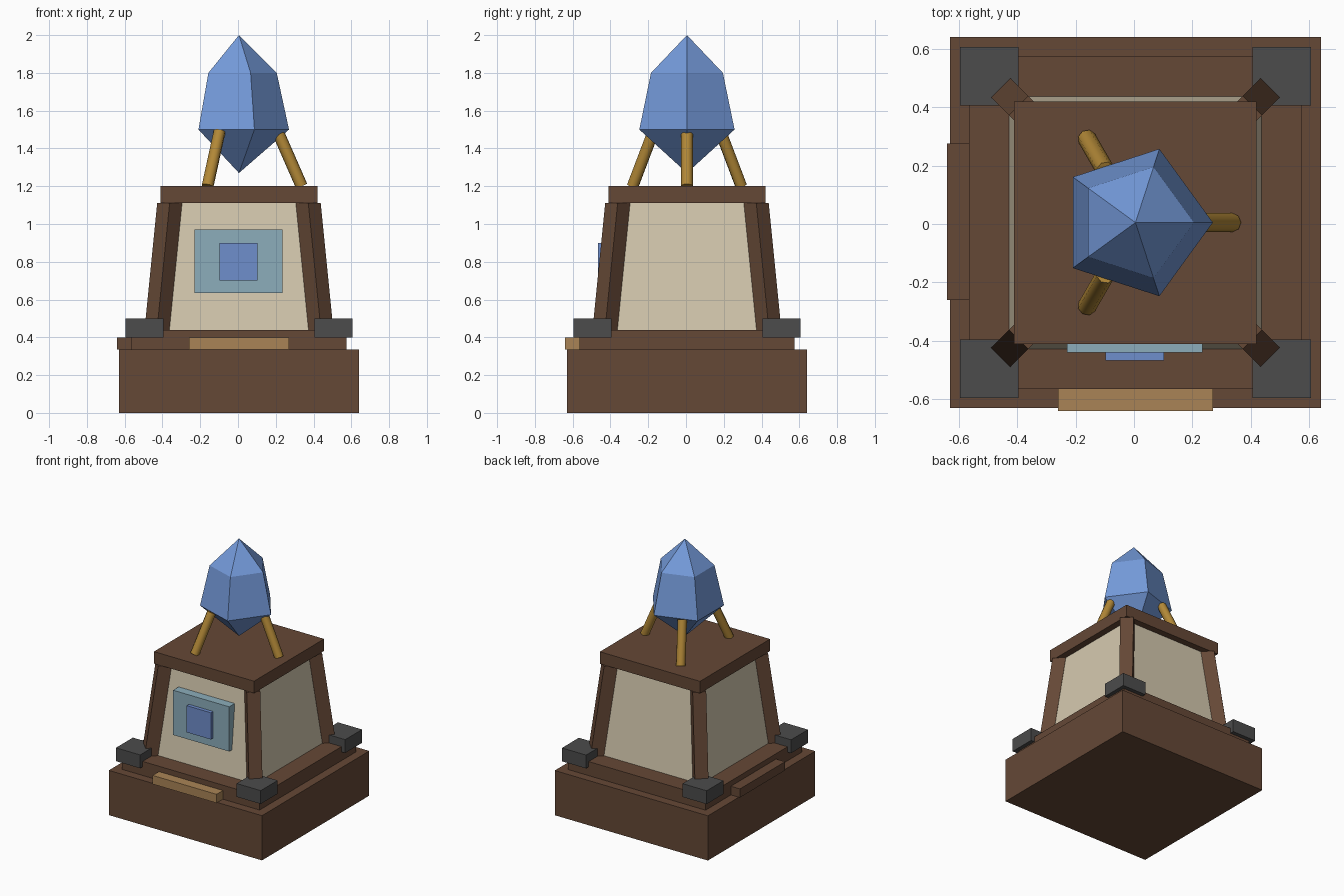
import bpy, bmesh, math
from mathutils import Vector

cube = bpy.data.objects.get("Cube")
if cube:
    bpy.data.objects.remove(cube, do_unlink=True)

CENTRE = Vector((0.005, 0.005, 0))


def material(name, *srgb):
    lin = [((c / 255 + 0.055) / 1.055) ** 2.4 for c in srgb] + [1]
    m = bpy.data.materials.new(name)
    m.use_nodes = True
    m.diffuse_color = lin
    shader = next(n for n in m.node_tree.nodes if n.type == 'BSDF_PRINCIPLED')
    shader.inputs["Base Color"].default_value = lin
    return m


WOOD = material("dark wood", 101, 72, 54)
TAN = material("light wood", 170, 132, 86)
CREAM = material("cream plaster", 213, 201, 175)
STONE = material("grey stone", 76, 76, 76)
GLASS = material("teal glass", 140, 174, 187)
PANE = material("blue pane", 111, 142, 204)
CRYSTAL = material("blue crystal", 116, 154, 218)
GOLD = material("gold", 178, 136, 55)


def loft(name, rings, mat):
    """Skin a list of rings; a ring of one point closes to a tip."""
    bm = bmesh.new()
    loops = [[bm.verts.new(p) for p in ring] for ring in rings]
    for a, b in zip(loops, loops[1:]):
        n = max(len(a), len(b))
        for i in range(n):
            j = (i + 1) % n
            quad = [a[i % len(a)], a[j % len(a)], b[j % len(b)], b[i % len(b)]]
            bm.faces.new(list(dict.fromkeys(quad)))
    for end in (loops[0], loops[-1]):
        if len(end) > 2:
            bm.faces.new(end)
    bmesh.ops.recalc_face_normals(bm, faces=bm.faces)
    mesh = bpy.data.meshes.new(name)
    bm.to_mesh(mesh)
    bm.free()
    mesh.materials.append(mat)
    ob = bpy.data.objects.new(name, mesh)
    bpy.context.collection.objects.link(ob)
    return ob


def ring(radius, z, sides, centre=CENTRE, turn=0):
    steps = [turn + math.tau * i / sides for i in range(sides)]
    return [Vector((centre.x + radius * math.cos(a),
                    centre.y + radius * math.sin(a), z)) for a in steps]


def box(name, x0, x1, y0, y1, z0, z1, mat):
    corners = [(x0, y0), (x1, y0), (x1, y1), (x0, y1)]
    return loft(name, [[(x, y, z) for x, y in corners] for z in (z0, z1)], mat)


def square(half, z):
    return ring(half * math.sqrt(2), z, 4, turn=math.pi / 4)


# Stepped base, tapered body and roof slab
loft("base", [square(0.635, 0), square(0.635, 0.335)], WOOD)
loft("plinth", [square(0.57, 0.335), square(0.57, 0.44)], WOOD)
loft("body", [square(0.432, 0.44), square(0.365, 1.11)], CREAM)
loft("roof", [square(0.415, 1.11), square(0.415, 1.2)], WOOD)

# Leaning corner posts and stone corner blocks
for sx in (-1, 1):
    for sy in (-1, 1):
        side = ("left" if sx > 0 else "right") + ("_back" if sy > 0 else "_front")
        lean = Vector((sx, sy, 0))
        loft("post_" + side, [ring(0.066, z, 4, CENTRE + lean * d)
                              for d, z in ((0.434, 0.44), (0.367, 1.11))], WOOD)
        c = CENTRE + lean * 0.5
        box("corner_block_" + side, c.x - 0.1, c.x + 0.1, c.y - 0.1, c.y + 0.1,
            0.4, 0.5, STONE)

# Step planks
box("front_step", -0.26, 0.27, -0.64, -0.56, 0.335, 0.4, TAN)
box("side_step", -0.64, -0.56, -0.26, 0.275, 0.335, 0.4, WOOD)

# Window
box("window_frame", -0.23, 0.235, -0.44, -0.36, 0.635, 0.97, GLASS)
box("window_pane", -0.098, 0.102, -0.467, -0.43, 0.7, 0.9, PANE)

# Crystal
tip, foot = (CENTRE + Vector((0, 0, z)) for z in (2.0, 1.27))
loft("crystal", [[foot], ring(0.265, 1.5, 5), ring(0.2, 1.8, 5), [tip]], CRYSTAL)

# Tripod legs holding the crystal
for i in range(3):
    a = math.tau * i / 3
    out = Vector((math.cos(a), math.sin(a), 0))
    low = CENTRE + out * 0.332 + Vector((0, 0, 1.2))
    high = CENTRE + out * 0.205 + Vector((0, 0, 1.49))
    axis = (high - low).normalized()
    across = Vector((-out.y, out.x, 0))
    normal = axis.cross(across)
    turns = [math.tau * k / 8 for k in range(8)]
    leg = loft(f"tripod_leg_{i + 1}",
               [[p + 0.032 * (across * math.cos(t) + normal * math.sin(t))
                 for t in turns] for p in (low, high)], GOLD)
    bpy.ops.object.select_all(action='DESELECT')
    leg.select_set(True)
    bpy.context.view_layer.objects.active = leg
    bpy.ops.object.shade_smooth_by_angle(angle=math.radians(60))
